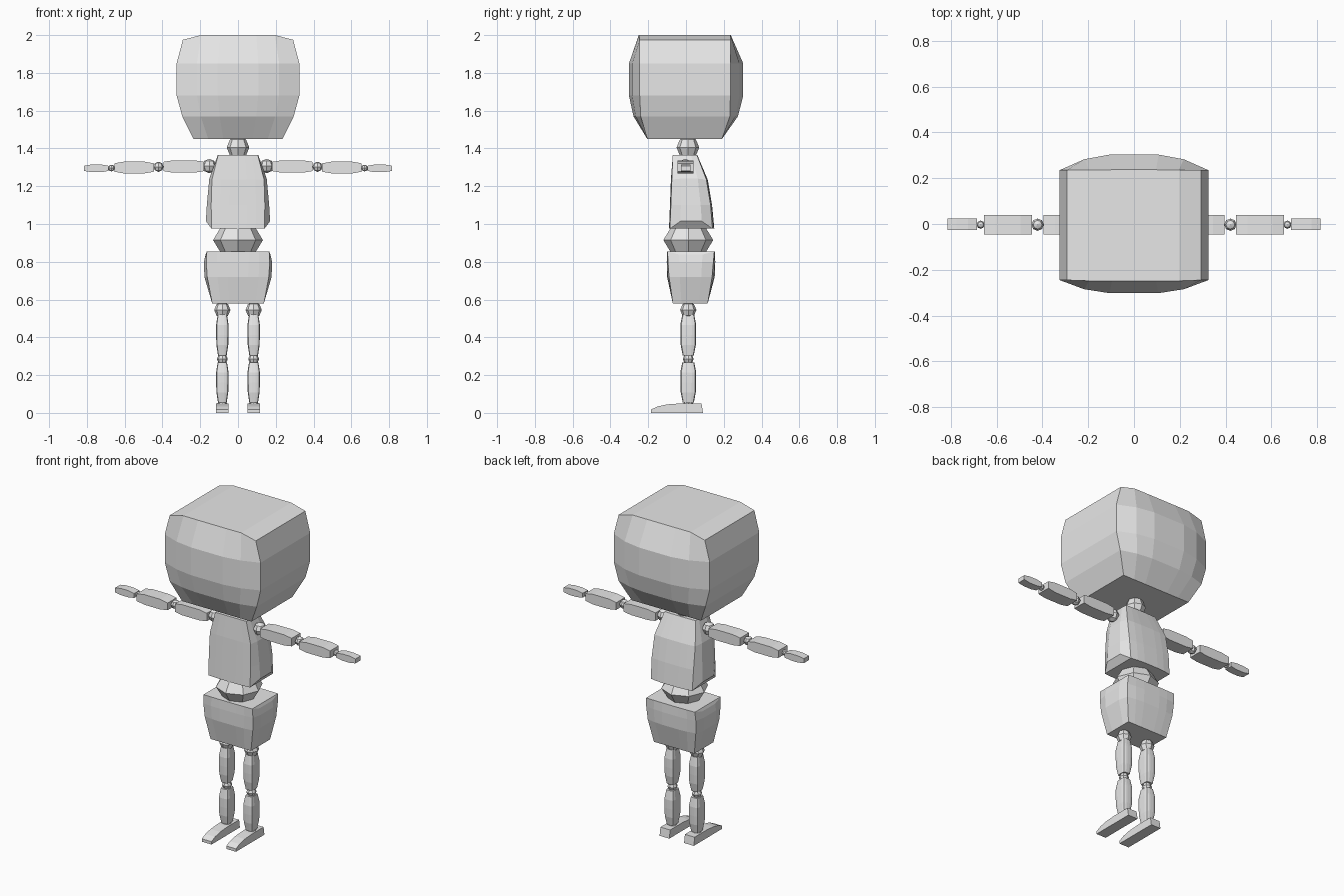
import bpy, bmesh, math
from mathutils import Matrix, Vector

if "Cube" in bpy.data.objects:
    bpy.data.objects.remove(bpy.data.objects["Cube"])

grey = bpy.data.materials.new("plain_grey")
grey.diffuse_color = (0.8, 0.8, 0.8, 1)
grey.use_nodes = True
grey.node_tree.nodes["Principled BSDF"].inputs["Base Color"].default_value = grey.diffuse_color


def finish(name, bm):
    bmesh.ops.recalc_face_normals(bm, faces=bm.faces)
    me = bpy.data.meshes.new(name)
    bm.to_mesh(me)
    bm.free()
    me.materials.append(grey)
    ob = bpy.data.objects.new(name, me)
    bpy.context.collection.objects.link(ob)
    return ob


FX = (-1, -.67, -.33, .33, .67, 1)      # columns across front and back
BULGE = (0, .7, 1, 1, .7, 0)
SY = (.25, .75)                         # columns along the sides


def bulged_box(name, rows, cx=0.0):
    """Row: (z corner, z front mid, z side mid, half width corner, half width mid,
    front y corner, front y mid, back y corner, back y mid)"""
    bm = bmesh.new()
    rings = []
    for zc, zf, zs, w, wm, fc, fm, bc, bmid in rows:
        def across(c, m):
            return [bm.verts.new((cx + f * w, c + (m - c) * b, zc + (zf - zc) * min(1, b * 1.5)))
                    for f, b in zip(FX, BULGE)]
        def side(s):
            return [bm.verts.new((cx + s * wm, fc + (bc - fc) * t, zs)) for t in SY]
        rings.append((across(fc, fm), side(1), across(bc, bmid), side(-1)))
    loops = [f + r + b[::-1] + l[::-1] for f, r, b, l in rings]
    for a, b in zip(loops, loops[1:]):
        for i in range(len(a)):
            j = (i + 1) % len(a)
            bm.faces.new((a[i], a[j], b[j], b[i]))
    for f, r, b, l in (rings[0], rings[-1]):       # strip caps
        for i in range(5):
            bm.faces.new((f[i], f[i + 1], b[i + 1], b[i]))
        bm.faces.new([f[5]] + r + [b[5]])
        bm.faces.new([f[0]] + l + [b[0]])
    bmesh.ops.dissolve_degenerate(bm, edges=bm.edges, dist=1e-5)
    return finish(name, bm)


def extrude(name, pts, axis, lo, hi):
    """Prism from a 2D profile; axis 'y' takes (x, z), axis 'x' takes (y, z)"""
    bm = bmesh.new()
    def put(p, d):
        return bm.verts.new((p[0], d, p[1]) if axis == 'y' else (d, p[0], p[1]))
    a = [put(p, lo) for p in pts]
    b = [put(p, hi) for p in pts]
    bm.faces.new(a)
    bm.faces.new(b[::-1])
    for i in range(len(a)):
        j = (i + 1) % len(a)
        bm.faces.new((a[i], a[j], b[j], b[i]))
    return finish(name, bm)


def joint(name, loc, r, rz=None, rings=4):
    bm = bmesh.new()
    bmesh.ops.create_uvsphere(bm, u_segments=8, v_segments=rings, radius=1,
                              matrix=Matrix.Translation(Vector(loc)) @ Matrix.Diagonal((r, r, rz or r, 1)))
    return finish(name, bm)


# Head: flat sides, domed front and back
bulged_box("head", [
    (1.45, 1.45, 1.45, .235, .235, -.205, -.205, .19, .19),
    (1.57, 1.57, 1.57, .295, .295, -.24, -.278, .232, .275),
    (1.68, 1.68, 1.68, .325, .325, -.245, -.302, .235, .303),
    (1.85, 1.85, 1.85, .325, .325, -.245, -.302, .235, .303),
    (1.975, 2.0, 1.975, .292, .292, -.245, -.25, .235, .237)])
joint("neck", (0, .01, 1.405), .06)

# Torso with hollowed lower sides
bulged_box("torso", [
    (.975, .975, 1.015, .14, .17, -.085, -.09, .14, .15),
    (1.10, 1.10, 1.10, .142, .165, -.08, -.085, .13, .138),
    (1.235, 1.235, 1.24, .138, .152, -.075, -.08, .108, .115),
    (1.365, 1.365, 1.365, .105, .107, -.07, -.07, .058, .06)])
joint("waist", (0, .012, .915), .132, .09)

# Pelvis block
bulged_box("pelvis", [
    (.58, .58, .58, .137, .137, -.07, -.07, .115, .115),
    (.72, .72, .72, .163, .178, -.09, -.10, .138, .152),
    (.80, .80, .80, .168, .18, -.095, -.102, .145, .155),
    (.855, .855, .838, .165, .172, -.098, -.10, .15, .153)])


def arm_profile(s, x0, x1, z0, z1, c, dz):
    return [(s * x, z) for x, z in ((x0, z0 + dz), (x0 + c, z0), (x1 - c, z0), (x1, z0 + dz),
                                    (x1, z1 - dz), (x1 - c, z1), (x0 + c, z1), (x0, z1 - dz))]


def leg_segment(name, cx, z0, z1):
    h = z1 - z0
    rows = []
    for t, k in ((0, .7), (.25, .95), (.5, 1), (.75, 1), (1, .75)):
        z = z0 + h * t
        w, d = .033 * k, .042 * k
        rows.append((z, z, z, w * .88, w, .012 - d * .88, .012 - d, .012 + d * .88, .012 + d))
    bulged_box(name, rows, cx)


for s, tag in ((-1, "right"), (1, "left")):
    # Arm
    joint(tag + "_shoulder", (s * .152, -.004, 1.307), .038)
    extrude(tag + "_upper_arm", arm_profile(s, .18, .395, 1.272, 1.337, .05, .008), 'y', -.045, .04)
    joint(tag + "_elbow", (s * .421, -.003, 1.303), .027)
    extrude(tag + "_forearm", arm_profile(s, .445, .655, 1.268, 1.33, .05, .009), 'y', -.045, .04)
    joint(tag + "_wrist", (s * .67, -.003, 1.296), .018)
    extrude(tag + "_hand", arm_profile(s, .685, .815, 1.274, 1.315, .04, .007), 'y', -.027, .023)
    # Leg
    x = s * .083
    joint(tag + "_hip", (x, .012, .545), .043)
    leg_segment(tag + "_thigh", x, .305, .52)
    joint(tag + "_knee", (x, .012, .285), .029)
    leg_segment(tag + "_shin", x, .055, .268)
    joint(tag + "_ankle", (x, .012, .05), .025)
    extrude(tag + "_foot", [(-.185, 0), (-.185, .018), (-.15, .034), (-.10, .045), (-.03, .05),
                            (.082, .05), (.09, 0)], 'x', x - .033, x + .033)
